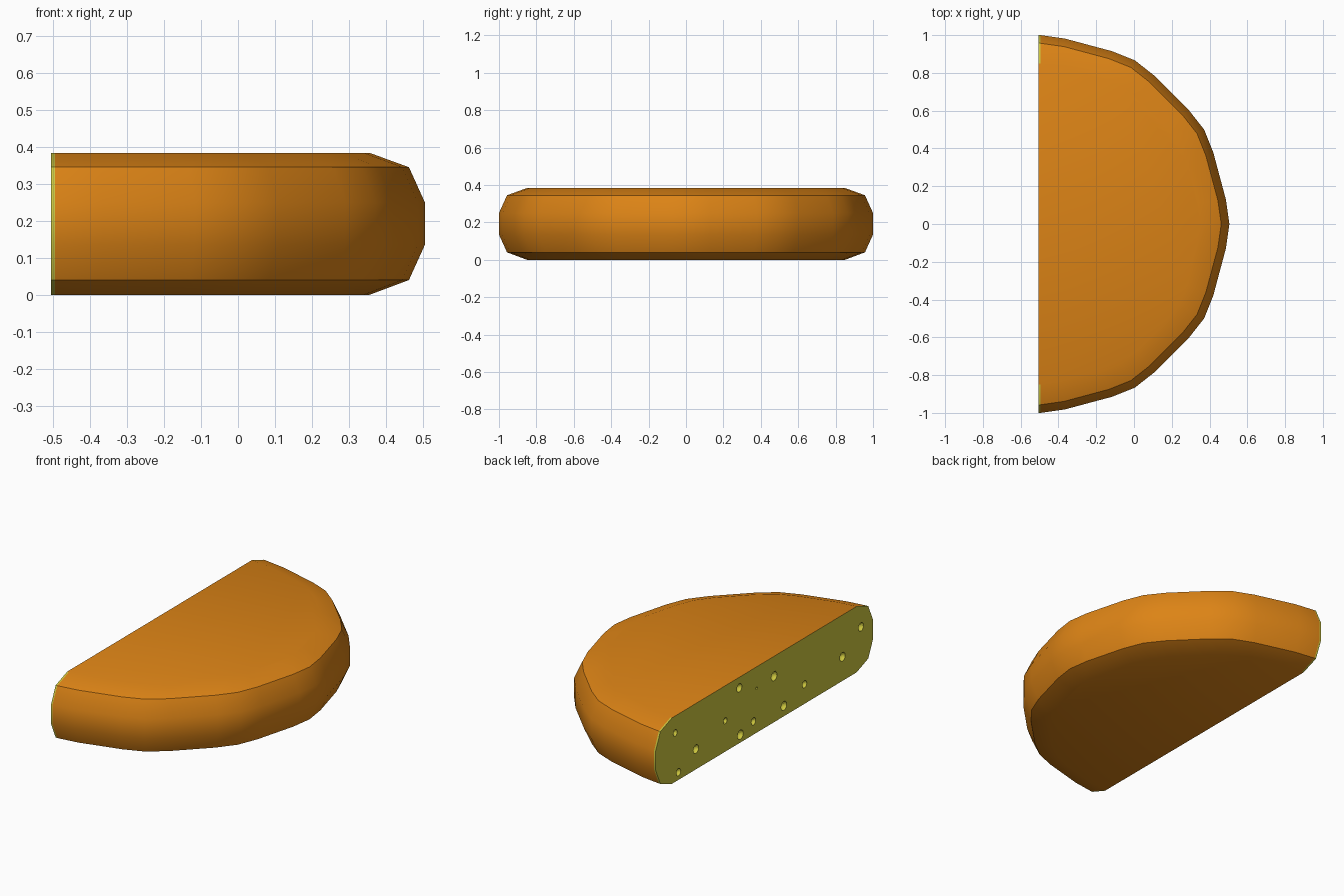
import bpy, bmesh
from math import sin, cos, radians

if "Cube" in bpy.data.objects:
    bpy.data.objects.remove(bpy.data.objects["Cube"])


def material(name, color):
    m = bpy.data.materials.new(name)
    m.diffuse_color = color
    m.use_nodes = True
    m.node_tree.nodes["Principled BSDF"].inputs["Base Color"].default_value = m.diffuse_color
    return m


rind = material("rind", (0.72, 0.23, 0.008, 1))
paste = material("paste", (0.62, 0.58, 0.05, 1))

CX, CUT = -0.495, -0.505   # wheel axis and cut plane

# rounded rim profile (radius, z), bottom to top
profile = [(0.85, 0), (0.957, 0.04), (1, 0.135), (1, 0.25), (0.957, 0.345), (0.85, 0.384)]

# cross-sections: cut plane first, then around the half circle, then back to the cut plane
angles = sorted(a + d for a in range(-90, 91, 30) for d in (-7.5, 0, 7.5) if abs(a + d) <= 90)


def section(bm, a, x_shift=0.0):
    k = 1 if a % 30 == 0 else 0.99
    c, s = cos(radians(a)), sin(radians(a))
    return [bm.verts.new((CX + r * k * c + x_shift, r * k * s, z)) for r, z in profile]


# half wheel body
bm = bmesh.new()
rows = [section(bm, -90, CUT - CX)] + [section(bm, a) for a in angles] + [section(bm, 90, CUT - CX)]
last = len(rows) - 2
for i, (p, q) in enumerate(zip(rows, rows[1:])):
    for j in range(len(profile) - 1):
        f = bm.faces.new((p[j], q[j], q[j + 1], p[j + 1]))
        f.material_index = 1 if i in (0, last) else 0
bm.faces.new([r[0] for r in rows][::-1])
bm.faces.new([r[-1] for r in rows])
bm.faces.new(rows[0] + rows[-1][::-1]).material_index = 1
bmesh.ops.recalc_face_normals(bm, faces=bm.faces)
mesh = bpy.data.meshes.new("half_cheese_wheel")
bm.to_mesh(mesh)
bm.free()
mesh.materials.append(rind)
mesh.materials.append(paste)
cheese = bpy.data.objects.new("half_cheese_wheel", mesh)
bpy.context.collection.objects.link(cheese)

# small round holes in the cut face (y, z, radius)
holes = [(0.82, 0.285, 0.02), (0.63, 0.118, 0.026), (0.79, 0.045, 0.022),
         (0.23, 0.322, 0.025), (0.22, 0.045, 0.028), (0.36, 0.18, 0.018),
         (0.10, 0.077, 0.022), (-0.09, 0.268, 0.028), (-0.18, 0.06, 0.027),
         (-0.37, 0.114, 0.022), (0.07, 0.258, 0.008), (-0.89, 0.25, 0.025),
         (-0.72, 0.14, 0.026)]
bm = bmesh.new()
for y, z, r in holes:
    v = bmesh.ops.create_uvsphere(bm, u_segments=10, v_segments=6, radius=r)["verts"]
    bmesh.ops.translate(bm, verts=v, vec=(CUT + 0.003, y, z))
cut_mesh = bpy.data.meshes.new("hole_cutters")
bm.to_mesh(cut_mesh)
bm.free()
cut_mesh.materials.append(paste)
cutter = bpy.data.objects.new("hole_cutters", cut_mesh)
cutter.hide_render = True
bpy.context.collection.objects.link(cutter)

mod = cheese.modifiers.new("holes", 'BOOLEAN')
mod.operation = 'DIFFERENCE'
mod.solver = 'EXACT'
mod.material_mode = 'TRANSFER'
mod.object = cutter
bpy.context.view_layer.objects.active = cheese
cheese.select_set(True)
bpy.ops.object.modifier_apply(modifier="holes")
bpy.data.objects.remove(cutter)
bpy.ops.object.shade_smooth_by_angle(angle=radians(30))
